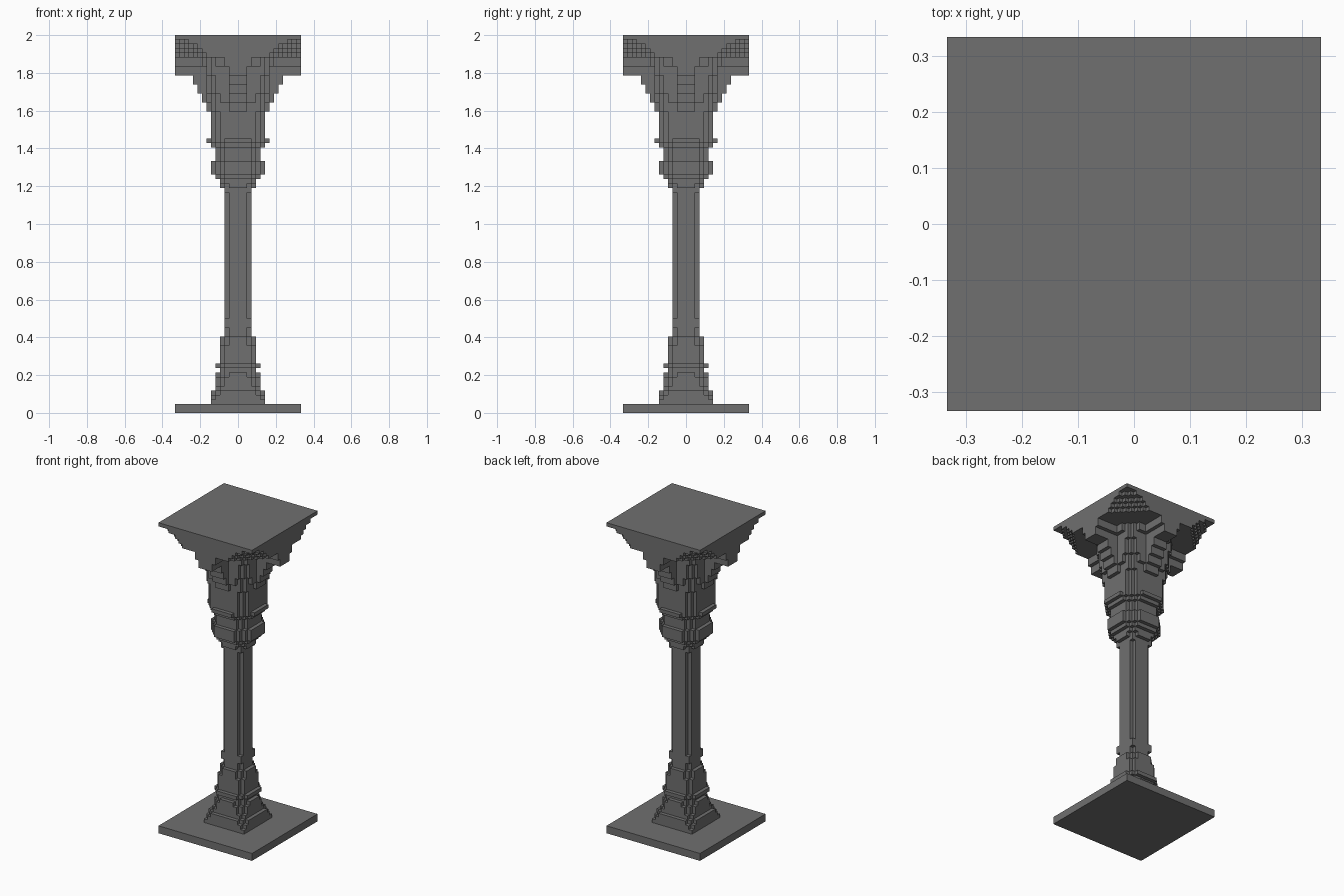
import bpy
import bmesh

UNIT = 2 / 84          # edge of one block; the column is 84 blocks tall
HALF = 14              # half width of the plates in blocks
SQUARE = HALF          # corner allowance that leaves a course square

default_cube = bpy.data.objects.get("Cube")
if default_cube:
    bpy.data.objects.remove(default_cube, do_unlink=True)

stone = bpy.data.materials.new("grey_stone")
stone.use_nodes = True
grey = (0.16, 0.16, 0.16, 1)
stone.diffuse_color = grey
stone.node_tree.nodes["Principled BSDF"].inputs["Base Color"].default_value = grey

blocks = {}            # part name -> set of block positions
level = 0              # height reached so far, in blocks


def lay(part, height, half, corner=1, reach=0, arm=0):
    """Stack a chamfered square course, with an optional cross of four arms."""
    global level
    cells = blocks.setdefault(part, set())
    for x in range(-HALF, HALF):
        for y in range(-HALF, HALF):
            i, j = max(x, -x - 1), max(y, -y - 1)
            body = max(i, j) < half and i + j <= half + corner
            if body or (max(i, j) < reach and min(i, j) < arm):
                cells.update((x, y, level + k) for k in range(height))
    level += height


# Base plate
lay("base_plate", 2, HALF, SQUARE)

# Plinth: square foot that turns eight-sided, a waist with a collar, then a neck
lay("plinth", 1, 6, SQUARE)
lay("plinth", 1, 6, 3)
lay("plinth", 1, 6, 2)
lay("plinth", 1, 5, 2)
lay("plinth", 2, 5)
lay("plinth", 1, 5, 0)
lay("plinth", 1, 4)
lay("plinth", 1, 5)
lay("plinth", 4, 4)
lay("plinth", 2, 4, 0)

# Shaft: notched corners, with square bands near both ends
lay("shaft", 2, 3, 0)
lay("shaft", 2, 3, SQUARE)
lay("shaft", 28, 3, 0)
lay("shaft", 1, 3, SQUARE)

# Capital: two mouldings under a plain drum
lay("capital", 1, 4, 0)
lay("capital", 1, 4)
for height, half in ((1, 5), (3, 6), (3, 5), (1, 6), (1, 7)):
    lay("capital", height, half)
lay("capital", 6, 6, 2)

# Bracket: flaring core with arms that step out to the middle of each side
for step in range(4):
    half = 7 if step else 6
    lay("bracket", 2, half, 9 + step // 2 - half, 7 + step, 2)
lay("bracket", 2, 7, 4, HALF, 2)
lay("bracket", 2, 8, 3, HALF, 3)

# Vault: widens towards the plate corners
for corner in (5, 6, 7, 9):
    lay("vault", 1, HALF, corner)

# Top plate
lay("top_plate", 1, HALF, SQUARE)

solid = set().union(*blocks.values())


def block_face(cell, axis, side):
    """Corners of one face of a block, wound outwards."""
    u, v = (axis + 1) % 3, (axis + 2) % 3
    corners = []
    for a, b in ((0, 0), (1, 0), (1, 1), (0, 1)):
        p = list(cell)
        p[axis] += side
        p[u] += a
        p[v] += b
        corners.append(tuple(p))
    return corners if side else corners[::-1]


def build_part(name, cells):
    bm = bmesh.new()
    verts = {}
    for cell in sorted(cells):
        for axis in range(3):
            for side in (0, 1):
                beside = list(cell)
                beside[axis] += 2 * side - 1
                if tuple(beside) in solid:
                    continue
                loop = []
                for p in block_face(cell, axis, side):
                    if p not in verts:
                        verts[p] = bm.verts.new([c * UNIT for c in p])
                    loop.append(verts[p])
                bm.faces.new(loop)
    # Merge the flat areas into large faces
    bmesh.ops.dissolve_limit(bm, angle_limit=0.01, verts=bm.verts, edges=bm.edges)
    mesh = bpy.data.meshes.new(name)
    bm.to_mesh(mesh)
    bm.free()
    mesh.materials.append(stone)
    bpy.context.collection.objects.link(bpy.data.objects.new(name, mesh))


for part, cells in blocks.items():
    build_part(part, cells)
